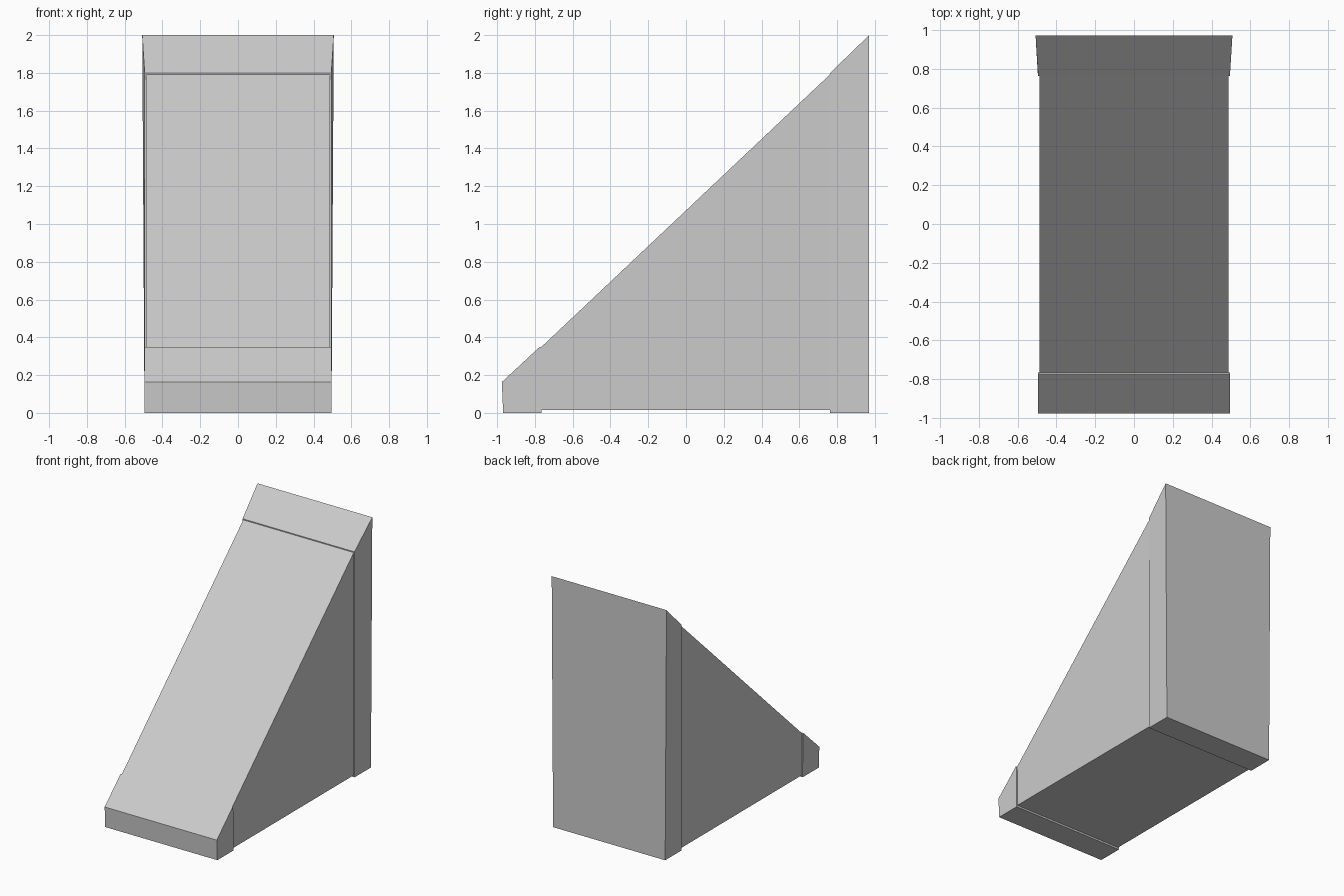
import bpy, bmesh

if "Cube" in bpy.data.objects:
    bpy.data.objects.remove(bpy.data.objects["Cube"])


def prism(name, profile):
    """Solid from a side profile of (y, z, half_width) points, mirrored across x."""
    bm = bmesh.new()
    left = [bm.verts.new((-w, y, z)) for y, z, w in profile]
    right = [bm.verts.new((w, y, z)) for y, z, w in profile]
    bm.faces.new(left)
    bm.faces.new(right[::-1])
    n = len(profile)
    for i in range(n):
        j = (i + 1) % n
        bm.faces.new((left[i], right[i], right[j], left[j]))
    bmesh.ops.recalc_face_normals(bm, faces=bm.faces)
    mesh = bpy.data.meshes.new(name)
    bm.to_mesh(mesh)
    bm.free()
    obj = bpy.data.objects.new(name, mesh)
    bpy.context.collection.objects.link(obj)
    return obj


# Main sloped body, slightly inset from both end blocks
prism("ramp_body", [(-0.77, 0.015, 0.488), (0.768, 0.015, 0.488),
                    (0.768, 1.797, 0.488), (-0.77, 0.345, 0.488)])

# Low toe block at the front
prism("front_block", [(-0.968, 0, 0.495), (-0.765, 0, 0.495), (-0.767, 0.345, 0.495),
                      (-0.774, 0.35, 0.495), (-0.975, 0.163, 0.495)])

# Tall back block, flaring outward toward its top rear edge
prism("back_block", [(0.763, 0, 0.495), (0.97, 0, 0.495),
                     (0.97, 2.0, 0.507), (0.763, 1.8, 0.494)])
